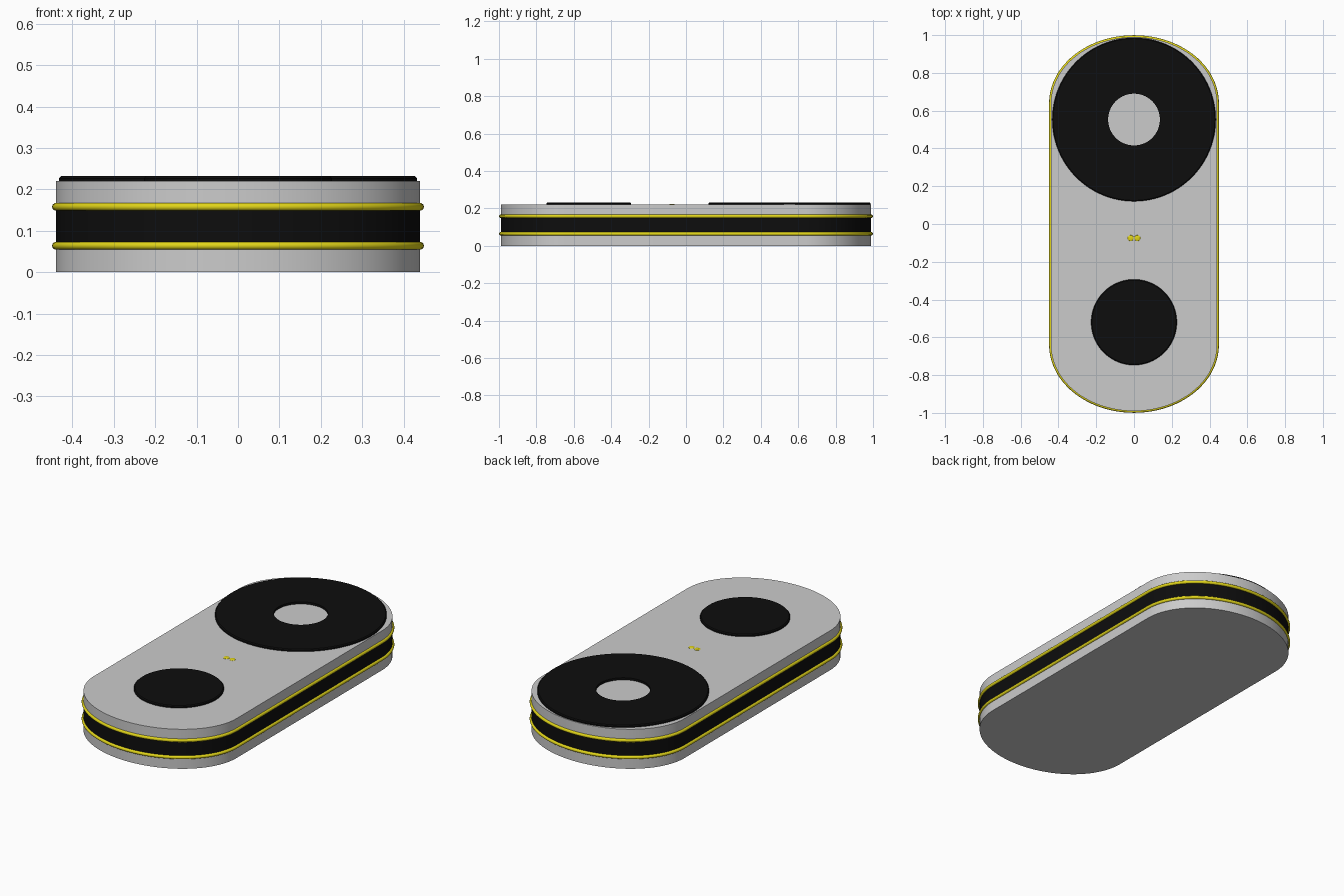
import bpy, bmesh, math

if "Cube" in bpy.data.objects:
    bpy.data.objects.remove(bpy.data.objects["Cube"])


def material(name, rgb):
    m = bpy.data.materials.new(name)
    m.diffuse_color = (*rgb, 1)
    m.use_nodes = True
    m.node_tree.nodes["Principled BSDF"].inputs["Base Color"].default_value = m.diffuse_color
    return m


BLACK = material("black", (0.004, 0.004, 0.004))
YELLOW = material("yellow", (0.75, 0.66, 0.01))


def outline(a=0.44, straight=0.64, b=0.35, n=48):
    # straight sides with half-ellipse ends
    pts = []
    for s in (1, -1):
        for i in range(n + 1):
            t = math.pi * i / n
            pts.append((s * a * math.cos(t), s * (straight + b * math.sin(t))))
    return pts


def finish(name, bm, mat=None):
    bmesh.ops.recalc_face_normals(bm, faces=bm.faces)
    me = bpy.data.meshes.new(name)
    bm.to_mesh(me)
    bm.free()
    ob = bpy.data.objects.new(name, me)
    bpy.context.collection.objects.link(ob)
    if mat:
        me.materials.append(mat)
    bpy.context.view_layer.objects.active = ob
    ob.select_set(True)
    bpy.ops.object.shade_smooth_by_angle(angle=math.radians(30))
    ob.select_set(False)
    return ob


def slab(name, z0, z1, mat=None):
    bm = bmesh.new()
    face = bm.faces.new([bm.verts.new((x, y, z0)) for x, y in outline()])
    top = bmesh.ops.extrude_face_region(bm, geom=[face])["geom"]
    verts = [g for g in top if isinstance(g, bmesh.types.BMVert)]
    bmesh.ops.translate(bm, verts=verts, vec=(0, 0, z1 - z0))
    return finish(name, bm, mat)


def lathe(name, profile, y, mat, closed=False, n=96):
    bm = bmesh.new()
    vs = [bm.verts.new((r, 0, z)) for r, z in profile]
    pairs = list(zip(vs, vs[1:])) + ([(vs[-1], vs[0])] if closed else [])
    edges = [bm.edges.new(p) for p in pairs]
    bmesh.ops.spin(bm, geom=vs + edges, cent=(0, 0, 0), axis=(0, 0, 1),
                   angle=math.tau, steps=n)
    bmesh.ops.remove_doubles(bm, verts=bm.verts, dist=1e-5)
    bmesh.ops.translate(bm, verts=bm.verts, vec=(0, y, 0))
    return finish(name, bm, mat)


# Body layers
slab("lower_shell", 0, 0.064)
slab("side_band", 0.064, 0.158, BLACK)
slab("upper_shell", 0.158, 0.22)

# Yellow trim rings around the sides
for name, z in (("lower_trim", 0.064), ("upper_trim", 0.158)):
    cu = bpy.data.curves.new(name, "CURVE")
    cu.dimensions = "3D"
    cu.bevel_depth = 0.0095
    cu.bevel_resolution = 3
    sp = cu.splines.new("POLY")
    pts = outline()
    sp.points.add(len(pts) - 1)
    for p, (x, y) in zip(sp.points, pts):
        p.co = (x, y, z, 1)
    sp.use_cyclic_u = True
    cu.materials.append(YELLOW)
    bpy.context.collection.objects.link(bpy.data.objects.new(name, cu))

# Large ring and small round pad on the top
lathe("large_ring", [(0.137, 0.219), (0.433, 0.219), (0.433, 0.227),
                     (0.428, 0.232), (0.137, 0.232)], 0.553, BLACK, closed=True)
lathe("small_pad", [(0, 0.219), (0.227, 0.219), (0.227, 0.227),
                    (0.222, 0.232), (0, 0.232)], -0.52, BLACK)

# Pair of small indicator beads
for side in (-1, 1):
    bm = bmesh.new()
    bmesh.ops.create_uvsphere(bm, u_segments=24, v_segments=12, radius=0.016)
    bmesh.ops.scale(bm, verts=bm.verts, vec=(1, 1, 0.25))
    bmesh.ops.translate(bm, verts=bm.verts, vec=(side * 0.018, -0.075, 0.22))
    finish("indicator_bead_" + ("left" if side < 0 else "right"), bm, YELLOW)
